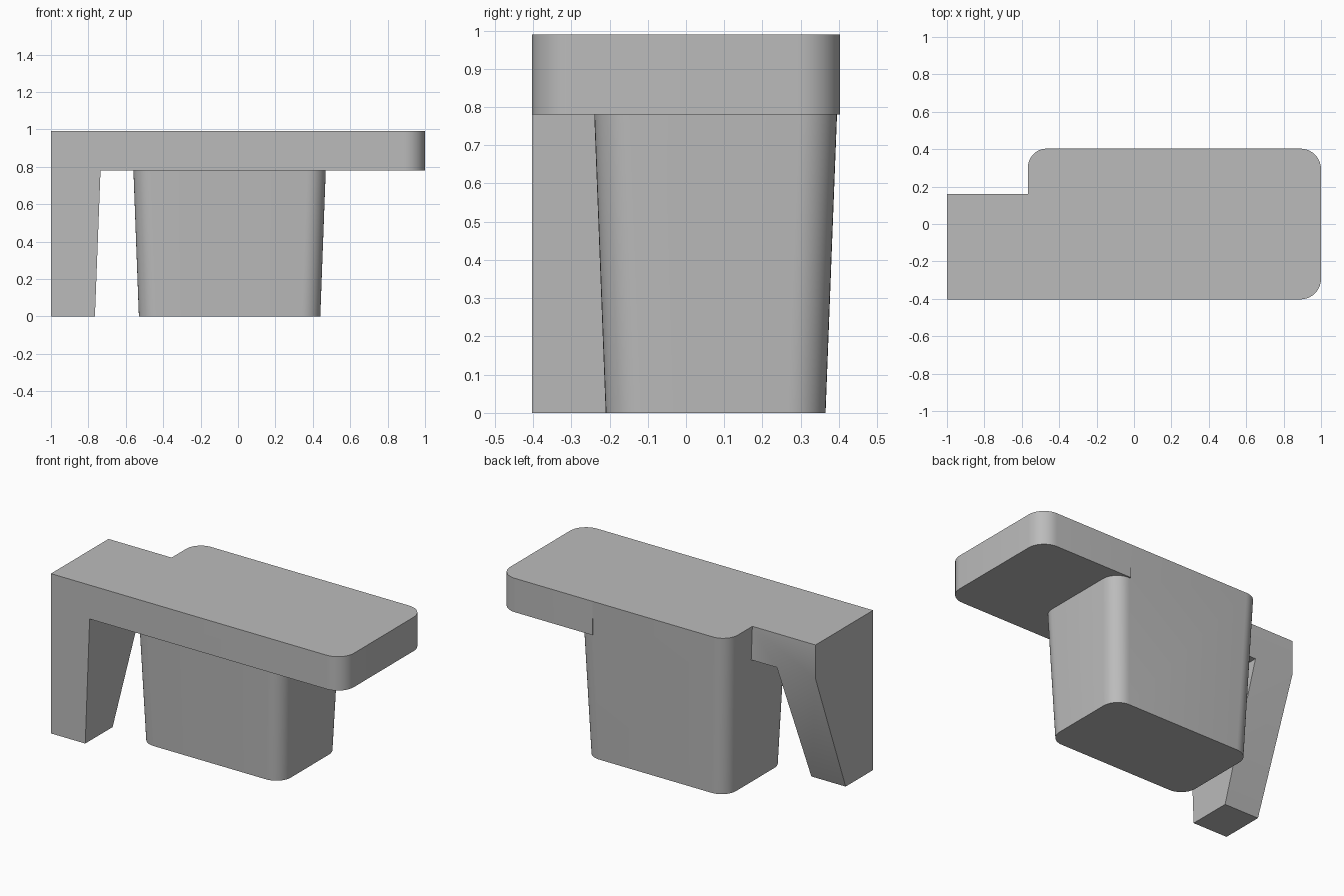
import bpy, bmesh, math

cube = bpy.data.objects.get("Cube")
if cube:
    bpy.data.objects.remove(cube, do_unlink=True)

grey = bpy.data.materials.new("plain grey")
grey.use_nodes = True
grey.diffuse_color = (0.5, 0.5, 0.5, 1)
grey.node_tree.nodes["Principled BSDF"].inputs["Base Color"].default_value = grey.diffuse_color


def arc(x, y, r, corner, steps=10):
    """Rounded corner of a box; corners count anticlockwise from front left."""
    cx = x + (r if corner in (0, 3) else -r)
    cy = y + (r if corner in (0, 1) else -r)
    start = math.pi + corner * math.pi / 2
    return [(cx + r * math.cos(start + i / steps * math.pi / 2),
             cy + r * math.sin(start + i / steps * math.pi / 2)) for i in range(steps + 1)]


def box(x0, x1, y0, y1, r=0):
    corners = [(x0, y0), (x1, y0), (x1, y1), (x0, y1)]
    if not r:
        return corners
    return [p for i, (x, y) in enumerate(corners) for p in arc(x, y, r, i)]


def loft(name, low, z0, high, z1):
    """Solid between two outlines with the same number of points."""
    bm = bmesh.new()
    a = [bm.verts.new((x, y, z0)) for x, y in low]
    b = [bm.verts.new((x, y, z1)) for x, y in high]
    n = len(a)
    for i in range(n):
        j = (i + 1) % n
        bm.faces.new((a[i], a[j], b[j], b[i]))
    bm.faces.new(a[::-1])
    bm.faces.new(b)
    bmesh.ops.recalc_face_normals(bm, faces=bm.faces)
    mesh = bpy.data.meshes.new(name)
    bm.to_mesh(mesh)
    bm.free()
    mesh.materials.append(grey)
    ob = bpy.data.objects.new(name, mesh)
    bpy.context.collection.objects.link(ob)
    return ob


TOP, UNDER, BACK = 0.99, 0.78, 0.403

# top slab, ending inside the post at the back and narrowing over the leg
slab_outline = ([(-1, -BACK)] + arc(1, -BACK, 0.11, 1) + arc(1, BACK, 0.11, 2)
                + [(0.36, BACK), (0.36, 0.3), (-0.45, 0.3), (-0.45, 0.16), (-1, 0.16)])
slab = loft("slab_with_post_and_leg", slab_outline, UNDER, slab_outline, TOP)

# tapered rounded post, running up through the slab
post = loft("post", box(-0.53, 0.44, -0.21, 0.365, 0.1), 0,
            box(-0.567, 0.477, -0.248, BACK, 0.1), TOP)

# leg with a sloping back and a drafted inner side
leg = loft("leg", box(-1, -0.765, -BACK, -0.135), 0,
           box(-1, -0.735, -BACK, 0.16), UNDER)

# fuse the parts into one solid
bpy.ops.object.select_all(action="DESELECT")
bpy.context.view_layer.objects.active = slab
slab.select_set(True)
for part in (post, leg):
    mod = slab.modifiers.new("fuse", "BOOLEAN")
    mod.operation = "UNION"
    mod.solver = "EXACT"
    mod.object = part
    bpy.ops.object.modifier_apply(modifier=mod.name)
    bpy.data.objects.remove(part, do_unlink=True)

bpy.ops.object.shade_smooth_by_angle(angle=math.radians(30))
